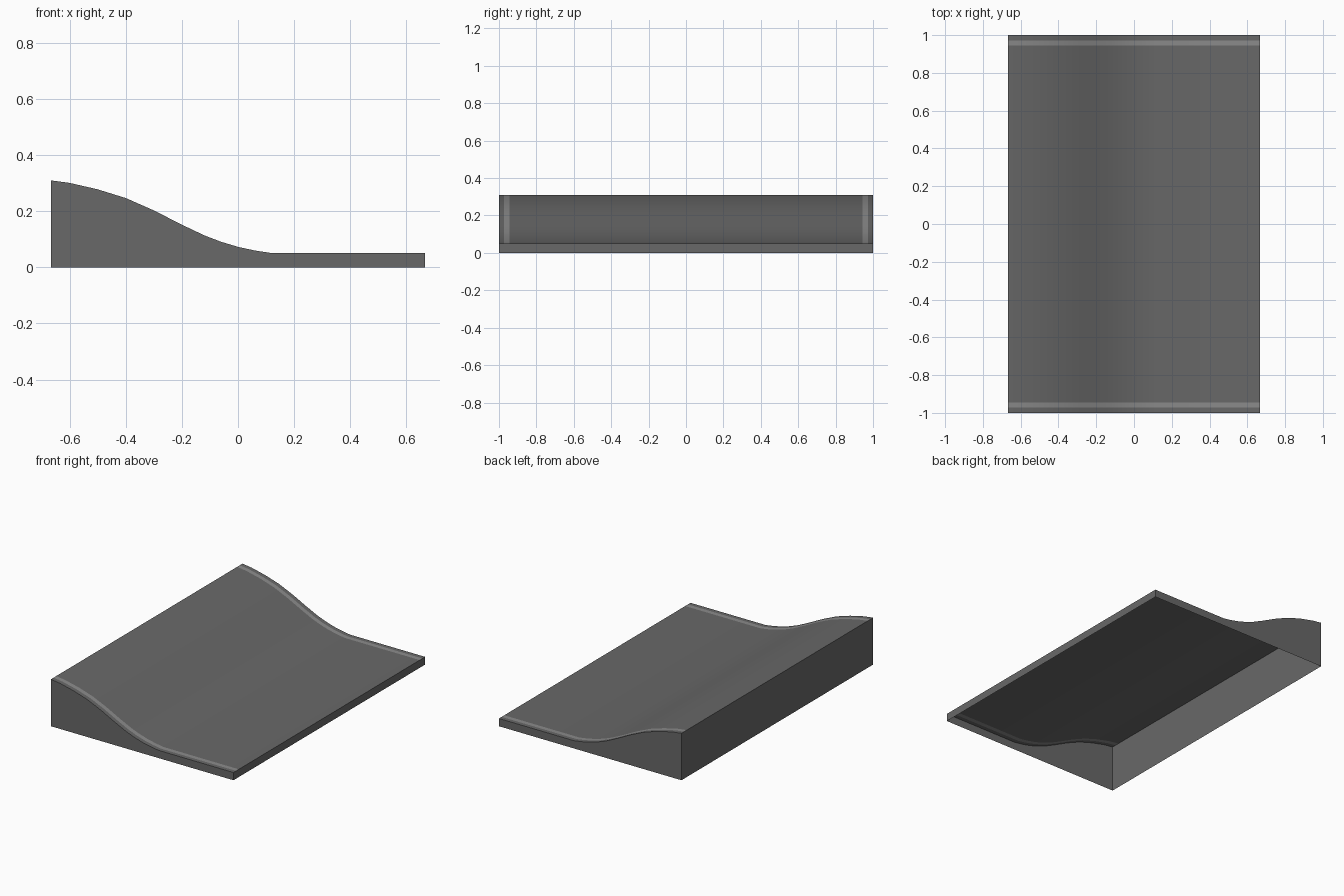
import bpy
import bmesh
import math

if "Cube" in bpy.data.objects:
    bpy.data.objects.remove(bpy.data.objects["Cube"])

# Side profile of the riding surface (x, z), high end to low end
PROFILE = [(-0.667, 0.31), (-0.6, 0.301), (-0.5, 0.278), (-0.4, 0.247),
           (-0.3, 0.203), (-0.2, 0.152), (-0.12, 0.114), (-0.06, 0.091),
           (0.0, 0.073), (0.06, 0.06), (0.12, 0.051), (0.667, 0.051)]
# Lengthwise bands: border, stripe, deck, stripe, border
BANDS = [-1.0, -0.972, -0.944, 0.944, 0.972, 1.0]


def material(name, grey):
    mat = bpy.data.materials.new(name)
    mat.diffuse_color = (grey, grey, grey, 1)
    mat.use_nodes = True
    mat.node_tree.nodes["Principled BSDF"].inputs["Base Color"].default_value = mat.diffuse_color
    return mat


bm = bmesh.new()

# Curved deck with inlaid light stripes
rows = [[bm.verts.new((x, y, z)) for y in BANDS] for x, z in PROFILE]
for a, b in zip(rows, rows[1:]):
    for j in range(len(BANDS) - 1):
        face = bm.faces.new((a[j], b[j], b[j + 1], a[j + 1]))
        face.material_index = 1 if j in (1, 3) else 0

# Ground line corners; the underside stays open
left, right = PROFILE[0][0], PROFILE[-1][0]
lf, lb, rf, rb = [bm.verts.new((x, y, 0)) for x in (left, right) for y in (-1, 1)]

# Front and back side walls
bm.faces.new([lf, rf] + [r[0] for r in reversed(rows)])
bm.faces.new([rb, lb] + [r[-1] for r in rows])

# Tall and low end walls
bm.faces.new([lb, lf] + rows[0])
bm.faces.new([rf, rb] + rows[-1][::-1])

mesh = bpy.data.meshes.new("curved_ramp")
bm.to_mesh(mesh)
bm.free()
mesh.materials.append(material("dark_grey", 0.14))
mesh.materials.append(material("stripe_grey", 0.26))

ramp = bpy.data.objects.new("curved_ramp", mesh)
bpy.context.collection.objects.link(ramp)
bpy.context.view_layer.objects.active = ramp
ramp.select_set(True)
bpy.ops.object.shade_smooth_by_angle(angle=math.radians(30))
